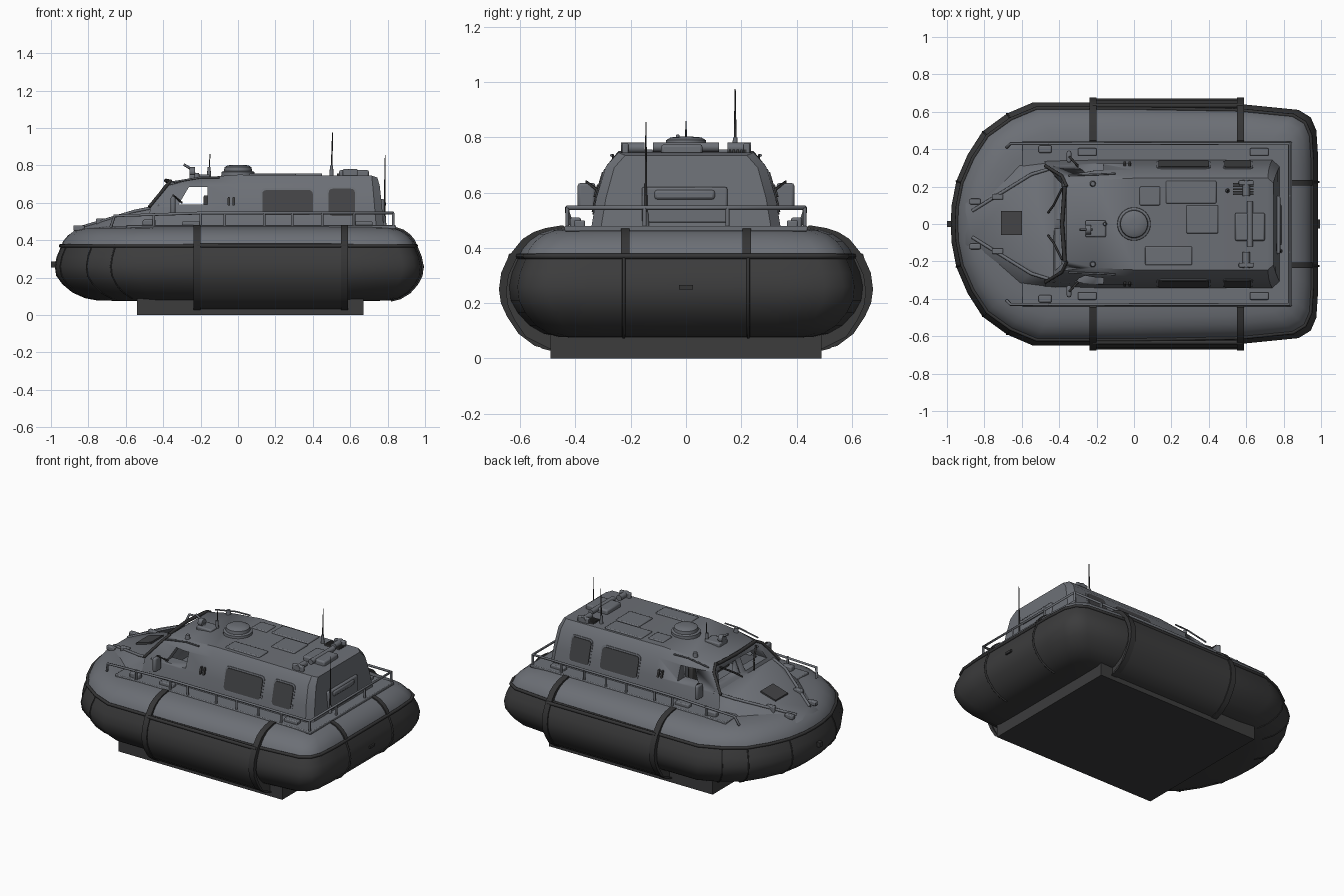
import bpy, bmesh, math
from mathutils import Vector

if "Cube" in bpy.data.objects:
    bpy.data.objects.remove(bpy.data.objects["Cube"])


def material(name, rgb):
    m = bpy.data.materials.new(name)
    m.diffuse_color = (*rgb, 1)
    m.use_nodes = True
    m.node_tree.nodes["Principled BSDF"].inputs["Base Color"].default_value = m.diffuse_color
    return m


GREY = material("hull_grey", (0.15, 0.16, 0.18))
DARK = material("skirt_rubber", (0.045, 0.045, 0.046))
TRIM = material("black_trim", (0.035, 0.035, 0.036))
GLASS = material("window_glass", (0.055, 0.056, 0.06))


def mesh(name, verts, faces, mat):
    me = bpy.data.meshes.new(name)
    me.from_pydata(verts, [], faces)
    bm = bmesh.new()
    bm.from_mesh(me)
    bmesh.ops.recalc_face_normals(bm, faces=bm.faces)
    bm.to_mesh(me)
    bm.free()
    ob = bpy.data.objects.new(name, me)
    bpy.context.collection.objects.link(ob)
    me.materials.append(mat)
    return ob


def rings(name, loops, mat):
    n = len(loops[0])
    verts = [v for lp in loops for v in lp]
    faces = [(k*n+i, k*n+(i+1) % n, (k+1)*n+(i+1) % n, (k+1)*n+i)
             for k in range(len(loops)-1) for i in range(n)]
    faces += [tuple(range(n)), tuple(range((len(loops)-1)*n, len(loops)*n))]
    return mesh(name, verts, faces, mat)


def extrude(name, poly, axis, a, b, mat):
    put = {'x': lambda u, v, t: (t, u, v), 'y': lambda u, v, t: (u, t, v), 'z': lambda u, v, t: (u, v, t)}[axis]
    return rings(name, [[put(u, v, t) for u, v in poly] for t in (a, b)], mat)


def box(name, x0, x1, y0, y1, z0, z1, mat=GREY, bevel=0.0):
    ob = extrude(name, [(x0, y0), (x1, y0), (x1, y1), (x0, y1)], 'z', z0, z1, mat)
    if bevel:
        m = ob.modifiers.new("bevel", 'BEVEL')
        m.width, m.segments = bevel, 2
    return ob


def rod(name, p0, p1, r0, r1=None, mat=GREY, n=12):
    p0, p1 = Vector(p0), Vector(p1)
    q = (p1-p0).to_track_quat('Z', 'Y')
    ring = lambda p, r: [p + q @ Vector((r*math.cos(2*math.pi*i/n), r*math.sin(2*math.pi*i/n), 0)) for i in range(n)]
    return rings(name, [ring(p0, r0), ring(p1, r0 if r1 is None else r1)], mat)


def tube(name, pts, r, mat=GREY, cyclic=False):
    cu = bpy.data.curves.new(name, 'CURVE')
    cu.dimensions, cu.bevel_depth, cu.bevel_resolution = '3D', r, 2
    sp = cu.splines.new('POLY')
    sp.points.add(len(pts)-1)
    for p, c in zip(sp.points, pts):
        p.co = (*c, 1)
    sp.use_cyclic_u, cu.use_fill_caps = cyclic, True
    ob = bpy.data.objects.new(name, cu)
    bpy.context.collection.objects.link(ob)
    cu.materials.append(mat)
    return ob


def rounded(x0, x1, z0, z1, r):
    pts = []
    for cx, cz, a0 in ((x1-r, z1-r, 0), (x0+r, z1-r, 90), (x0+r, z0+r, 180), (x1-r, z0+r, 270)):
        for k in range(4):
            a = math.radians(a0+30*k)
            pts.append((cx+r*math.cos(a), cz+r*math.sin(a)))
    return pts


# Hull outline seen from above, shrunk by an inset at each height
half = [(.985, 0), (.985, .35), (.975, .5), (.945, .57), (.88, .61), (.58, .64), (0, .65), (-.54, .65),
        (-.68, .59), (-.81, .495), (-.89, .37), (-.95, .23), (-.975, .1), (-.98, 0)]
outline = half + [(x, -y) for x, y in half[-2:0:-1]]


def hull_pt(p, d, z, bow=1.0):
    k = bow if p[0] < 0 else 1
    return (p[0]*(1-d*k/.98), p[1]*(1-d/.65), z)


low = [(.3, .075), (.17, .077), (.12, .09), (.07, .12), (.03, .165), (.006, .21), (0, .26), (.01, .31), (.035, .37)]
top = [(.035, .37), (.045, .395), (.07, .425), (.105, .45), (.15, .465), (.21, .473)]
rings("skirt", [[hull_pt(p, d, z, 1.35) if z < .3 else hull_pt(p, d, z) for p in outline] for d, z in low], DARK)
rings("upper_hull", [[hull_pt(p, d, z) for p in outline] for d, z in top], GREY)
tube("rim_strip", [hull_pt(p, .032, .37) for p in outline], .01, TRIM, True)
for i in (8, 9, 11):
    for p in (half[i], (half[i][0], -half[i][1])):
        tube("bow_seam", [hull_pt(p, d, z, 1.35 if z < .3 else 1) for d, z in low[2:]], .004, TRIM)
box("base_plate", -.54, .67, -.49, .49, 0, .09, DARK)
box("deck", -.6, .845, -.44, .44, .46, .48, GREY, .005)

# Side skirt panels, straps and stern straps
panel = [(.48, .03), (.54, .045), (.6, .09), (.64, .15), (.663, .2), (.67, .25), (.662, .31), (.635, .37)]
over = panel + [(.615, .395), (.585, .425), (.545, .45), (.5, .465), (.44, .475)]
for s in (1, -1):
    extrude("side_skirt", [(s*y, z) for y, z in panel + [(.45, .37), (.45, .03)]], 'x', -.22, .58, DARK)
    tube("side_rim", [(-.22, s*.633, .37), (.58, s*.633, .37)], .011, TRIM)
    band = [(s*(y+.007), z+(.007 if z > .4 else 0)) for y, z in over] + [(s*(y-.02), z-.01) for y, z in over[::-1]]
    for xc in (-.22, .57):
        extrude("side_strap", band, 'x', xc-.019, xc+.019, TRIM)
    aft = [(.985-d+.006, z+.006) for d, z in top] + [(.97-d, z-.015) for d, z in top[::-1]]
    extrude("stern_strap", aft, 'y', s*.22-.015, s*.22+.015, TRIM)
    tube("stern_seam", [(.987-d, s*.225, z) for d, z in low[1:]], .006, TRIM)
box("stern_eye", .975, .995, -.025, .025, .25, .265, TRIM)
box("bow_eye", -1.0, -.96, -.015, .015, .255, .285, TRIM)

# Cabin: half section rows are base, sill, shoulder, roof edge
sections = [
    [(-.48, .34, .46), (-.47, .31, .575), (-.385, .255, .685), (-.36, .2, .715)],
    [(-.2, .345, .46), (-.2, .325, .58), (-.2, .285, .69), (-.2, .235, .735)],
    [(0, .345, .46), (0, .325, .58), (0, .29, .695), (0, .245, .75)],
    [(.74, .345, .46), (.73, .325, .58), (.72, .29, .695), (.715, .245, .745)],
    [(.78, .31, .46), (.77, .29, .58), (.758, .26, .69), (.745, .22, .735)]]
loops = [row + [(x, -y, z) for x, y, z in row[::-1]] for row in sections]
cabin = rings("cabin", loops, GREY)


def cut(cutter):
    cutter.hide_render = True
    cutter.display_type = 'WIRE'
    m = cabin.modifiers.new("opening", 'BOOLEAN')
    m.operation, m.object, m.solver = 'DIFFERENCE', cutter, 'EXACT'


cut(box("cab_room_cutter", -.36, -.06, -.235, .235, .5, .698))
cut(extrude("side_opening_cutter", [(-.318, .59), (-.262, .685), (-.162, .685), (-.162, .59)], 'y', -.6, .6, GREY))
for s in (1, -1):
    cut(extrude("windshield_cutter", [(s*.025, .598), (s*.25, .598), (s*.215, .678), (s*.025, .678)], 'x', -.7, -.3, GREY))
box("cab_seat", -.185, -.15, -.2, .2, .5, .64, DARK, .01)


def wall(z):
    return .345-(z-.46)*.02/.12 if z < .58 else .325-(z-.58)*.035/.115


def side_plate(name, x0, x1, z0, z1, r, t, mat):
    for s in (1, -1):
        pts = rounded(x0, x1, z0, z1, r)
        rings(name, [[(x, s*(wall(z)+o), z) for x, z in pts] for o in (-.01, t)], mat)


for x0, x1, z0, z1 in ((.13, .40, .535, .668), (.485, .625, .53, .675)):
    side_plate("window_frame", x0-.01, x1+.01, z0-.01, z1+.01, .025, .004, GREY)
    side_plate("side_window", x0, x1, z0, z1, .02, .008, GLASS)
for x in (-.055, -.03):
    side_plate("door_handle", x, x+.013, .585, .63, .004, .012, DARK)

# Bow hood with hatch, ridges and fittings
low_h = [(-.42, .345, .46), (-.62, .32, .46), (-.9, .11, .43)]
top_h = [(-.42, .305, .58), (-.55, .265, .555), (-.865, .07, .46)]
mir = lambda row: row + [(x, -y, z) for x, y, z in row[::-1]]
rings("bow_hood", [mir(low_h), mir(top_h)], GREY)
hood_z = lambda x: .46+(x+.865)*.095/.315
rings("bow_hatch", [[(x, y, hood_z(x)+o) for x, y in ((-.71, -.06), (-.6, -.06), (-.6, .07), (-.71, .07))]
                    for o in (-.02, .008)], GLASS)
for s in (1, -1):
    tube("hood_ridge", [(x, s*y, z) for x, y, z in top_h], .009)
    for x, y in ((-.73, .145), (-.85, .12)):
        box("bow_cleat", x-.03, x+.03, s*y-.015, s*y+.015, .45, hood_z(x)+.015, GREY, .006)
    box("deck_bollard", -.51, -.44, s*.4-.02, s*.4+.02, .47, .51, GREY, .008)
    for x in (-.3, .62):
        box("deck_locker", x, x+.1, s*.385-.02, s*.385+.02, .47, .5, GREY, .006)
    tube("wiper", [(-.46, s*.06, .6), (-.43, s*.1, .635), (-.385, s*.19, .695)], .006, TRIM)
    box("mirror", -.36, -.335, s*.36-.032, s*.36+.032, .54, .635, GREY, .01)
    tube("mirror_arm", [(-.3, s*.31, .6), (-.345, s*.36, .64), (-.345, s*.36, .55)], .006, TRIM)
    tube("windshield_pillar", [(-.475, s*.312, .578), (-.386, s*.257, .686), (-.36, s*.2, .717)], .009, TRIM)
    tube("grab_rail", [(-.35, s*.26, .71), (-.2, s*.265, .735), (-.1, s*.27, .735)], .005)
tube("windshield_visor", [(-.37, -.2, .715), (-.385, 0, .718), (-.37, .2, .715)], .011, TRIM)

# Deck railing
rail_z = .545
tube("top_rail", [(-.68, .41, .47), (-.66, .43, .53), (-.2, .43, rail_z), (.83, .43, rail_z),
                  (.83, -.43, rail_z), (-.2, -.43, rail_z), (-.66, -.43, .53), (-.68, -.41, .47)], .008)
for s in (1, -1):
    for x in (-.45, -.2, -.07, .14, .29, .45, .62, .83):
        rod("rail_post", (x, s*.43, .465), (x, s*.43, rail_z), .007)
    rod("rail_post", (.83, s*.15, .465), (.83, s*.15, rail_z), .007)

# Cabin rear wall
box("rear_door", .74, .782, -.16, .15, .49, .62, GREY, .008)
box("rear_handle", .755, .79, -.115, .105, .575, .61, GREY, .01)

# Roof equipment
dome = [(.09, .74), (.088, .765), (.075, .77), (.072, .79), (.055, .8), (.02, .803)]
rings("radar_dome", [[(r*math.cos(i*math.pi/16), r*math.sin(i*math.pi/16), z) for i in range(32)] for r, z in dome], GREY)
for x0, x1, y0, y1 in ((.17, .44, .11, .23), (.06, .31, -.22, -.12), (.28, .45, -.05, .1), (.03, .14, .1, .2)):
    box("roof_hatch", x0, x1, y0, y1, .735, .757, GREY, .006)
for k in range(5):
    box("vent_slat", .53, .64, .155+k*.014, .163+k*.014, .735, .757, DARK)
box("roof_unit", .54, .70, -.09, .06, .735, .775, GREY, .01)
rod("roof_drum", (.62, -.12, .765), (.62, .12, .765), .017)
for s in (1, -1):
    rod("roof_canister", (.6, s*.15, .762), (.6, s*.235, .762), .019)
    box("canister_foot", .56, .64, s*.22-.012, s*.22+.012, .73, .78, GREY, .006)
    rod("roof_lamp", (-.22, s*.215, .72), (-.22, s*.215, .76), .018, .012)
box("light_bracket", -.26, -.15, -.07, .02, .715, .752, GREY, .008)
tube("search_light_arm", [(-.22, -.03, .74), (-.25, -.03, .78), (-.29, -.03, .805)], .007)
rod("search_light", (-.26, -.03, .765), (-.23, -.03, .765), .025)
for name, x, y, z0, z1, r in (("tall_antenna", .5, .178, .74, .975, .006), ("rear_antenna", .782, -.145, .47, .855, .006),
                              ("short_antenna", -.155, 0, .73, .86, .005)):
    rod(name + "_base", (x, y, z0), (x, y, z0+.06), .012, .008)
    rod(name, (x, y, z0), (x+.005, y, z1), r, .002, TRIM)

# Smooth shading with sharp edges kept
for ob in bpy.context.scene.objects:
    ob.select_set(ob.type == 'MESH')
bpy.context.view_layer.objects.active = cabin
bpy.ops.object.shade_smooth_by_angle(angle=math.radians(35))
